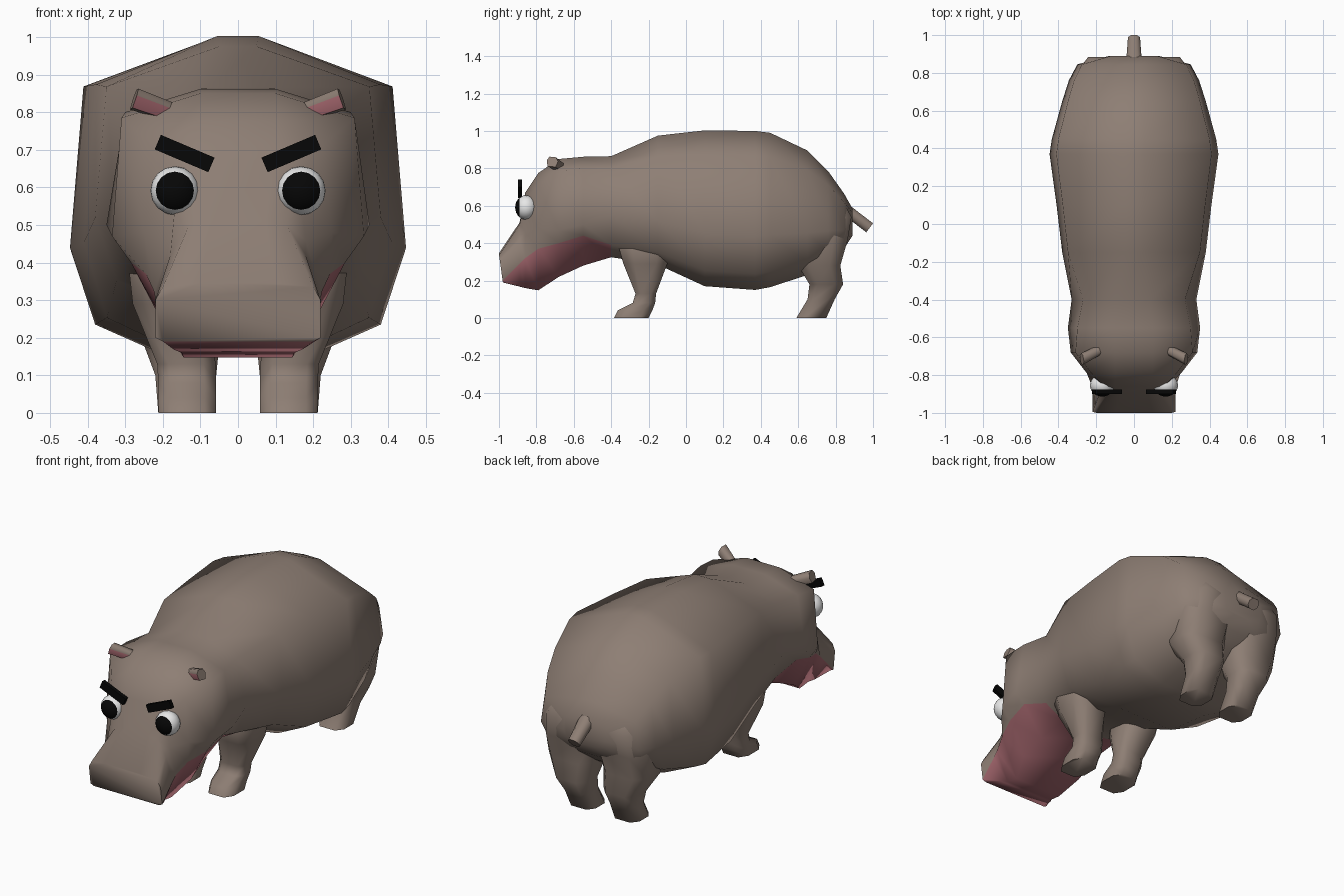
import bpy, bmesh, math
from mathutils import Matrix, Vector

if "Cube" in bpy.data.objects:
    bpy.data.objects.remove(bpy.data.objects["Cube"])


def material(name, rgb):
    m = bpy.data.materials.new(name)
    m.diffuse_color = (*rgb, 1)
    m.use_nodes = True
    m.node_tree.nodes["Principled BSDF"].inputs["Base Color"].default_value = m.diffuse_color
    return m


HIDE = material("hide_brown", (0.27, 0.21, 0.175))
PINK = material("skin_pink", (0.36, 0.13, 0.15))
WHITE = material("eye_white", (0.8, 0.8, 0.8))
BLACK = material("black", (0.002, 0.002, 0.002))


def finish(bm, name, mats, angle=72):
    bmesh.ops.recalc_face_normals(bm, faces=bm.faces)
    me = bpy.data.meshes.new(name)
    bm.to_mesh(me)
    bm.free()
    for m in mats:
        me.materials.append(m)
    ob = bpy.data.objects.new(name, me)
    bpy.context.collection.objects.link(ob)
    bpy.ops.object.select_all(action='DESELECT')
    ob.select_set(True)
    bpy.context.view_layer.objects.active = ob
    bpy.ops.object.shade_smooth_by_angle(angle=math.radians(angle))
    return ob


def loft(rings, paint=None):
    """Skin a row of equal-length point rings and cap both ends."""
    bm = bmesh.new()
    rows = [[bm.verts.new(p) for p in r] for r in rings]
    n = len(rows[0])
    for i in range(len(rows) - 1):
        for k in range(n):
            j = (k + 1) % n
            f = bm.faces.new((rows[i][k], rows[i][j], rows[i + 1][j], rows[i + 1][k]))
            if paint and paint(i, k):
                f.material_index = 1
    bm.faces.new(rows[0])
    bm.faces.new(rows[-1])
    return bm


# Head rows: y, then (x, z) of crown, brow corner, cheek, lip line, jaw
head = [
    (-1.00, .10, .345, .20, .335, .22, .30, .22, .20, .20, .19),
    (-.89, .07, .51, .13, .50, .18, .42, .22, .29, .17, .168),
    (-.86, .10, .67, .16, .63, .18, .46, .222, .32, .15, .16),
    (-.79, .10, .775, .225, .71, .25, .48, .245, .37, .145, .148),
    (-.68, .10, .85, .31, .785, .335, .47, .285, .40, .19, .22),
    (-.55, .10, .862, .30, .80, .35, .50, .295, .44, .18, .28),
    (-.40, .08, .865, .27, .80, .33, .55, .27, .39, .15, .325),
]
# Trunk rows: y, top, belly, half width
trunk = [
    (-.15, .975, .285, .38), (.10, 1.003, .17, .41), (.37, 1.0, .15, .447),
    (.45, .99, .165, .435), (.65, .895, .23, .38), (.76, .785, .30, .345),
    (.845, .665, .37, .30), (.89, .585, .44, .13),
]
section = [(.13, 1), (.92, .845), (1, .34), (.85, .1), (.42, 0)]

rings = []
for r in head:
    half = [(r[a], r[a + 1]) for a in range(1, 11, 2)]
    lean = .14 if r[0] == -1 else 0
    pts = half + [(-x, z) for x, z in reversed(half)]
    rings.append([(x, r[0] + lean * (.34 - z), z) for x, z in pts])
for y, top, low, w in trunk:
    half = [(u * w, low + v * (top - low)) for u, v in section]
    rings.append([(x, y, z) for x, z in half + [(-x, z) for x, z in reversed(half)]])

# Body and head in one skin, with the jaw below the lip line pink
finish(loft(rings, lambda i, k: i < len(head) - 1 and k in (3, 4, 5)),
       "body", [HIDE, PINK])


def leg_ring(z, x0, x1, y0, y1, side):
    cx, cy, hx, hy = (x0 + x1) / 2, (y0 + y1) / 2, (x1 - x0) / 2, (y1 - y0) / 2
    octagon = [(1, .5), (.6, 1), (-.6, 1), (-1, .5), (-1, -.5), (-.6, -1), (.6, -1), (1, -.5)]
    return [(side * (cx + u * hx), cy + v * hy, z) for u, v in octagon]


# Leg rows: z, inner x, outer x, front y, back y
front_leg = [
    (0, .058, .212, -.385, -.20), (.04, .058, .212, -.365, -.18),
    (.08, .058, .212, -.285, -.165), (.13, .06, .215, -.27, -.16),
    (.29, .07, .28, -.335, -.10), (.38, .09, .29, -.36, -.08),
    (.50, .12, .26, -.33, -.10),
]
hind_leg = [
    (0, .058, .212, .59, .75), (.10, .058, .22, .65, .795),
    (.18, .05, .25, .66, .84), (.28, .03, .305, .60, .825),
    (.42, .01, .315, .56, .865), (.54, .01, .30, .56, .885), (.66, .05, .24, .58, .82),
]

for side, tag in ((-1, "left"), (1, "right")):
    for name, rows in (("front_leg", front_leg), ("hind_leg", hind_leg)):
        finish(loft([leg_ring(*r, side) for r in rows]), f"{name}_{tag}", [HIDE])

    # Ear: flared stub with a brown rim over a pink inner face
    base, tip = Vector((.18, -.665, .80)), Vector((.276, -.715, .835))
    ear = []
    for c, h, d in ((base, .024, .028), (tip, .027, .032)):
        up = Vector((-.3, .15, .95)) * h
        back = Vector((.15, .95, -.1)) * d
        pts = [c + up * a + back * b for a, b in
               ((.25, -1), (1, -.6), (1, .5), (.2, 1), (-1, .7), (-1, -.7))]
        ear.append([(p.x * side, p.y, p.z) for p in pts])
    finish(loft(ear, lambda i, k: k == 5), f"ear_{tag}", [HIDE, PINK], 62)

    # Eyeball with the front cap painted as the pupil
    bm = bmesh.new()
    bmesh.ops.create_uvsphere(bm, u_segments=16, v_segments=14, radius=.065)
    bmesh.ops.rotate(bm, verts=bm.verts, matrix=Matrix.Rotation(math.pi / 2, 3, 'X'))
    for f in bm.faces:
        if f.calc_center_median().y < -.0375:
            f.material_index = 1
    bmesh.ops.scale(bm, verts=bm.verts, vec=(1, .9, 1))
    bmesh.ops.translate(bm, verts=bm.verts, vec=(side * .168, -.855, .591))
    finish(bm, f"eye_{tag}", [WHITE, BLACK])

    # Slanted eyebrow bar
    bm = bmesh.new()
    bmesh.ops.create_cube(bm, size=1)
    bmesh.ops.scale(bm, verts=bm.verts, vec=(.155, .022, .042))
    bmesh.ops.rotate(bm, verts=bm.verts, matrix=Matrix.Rotation(-side * math.radians(23), 3, 'Y'))
    bmesh.ops.translate(bm, verts=bm.verts, vec=(side * .142, -.888, .69))
    finish(bm, f"eyebrow_{tag}", [BLACK], 30)

# Tail
tail = [[(u * w, y + v * .018, z + v * .024)
         for u, v in ((1, .4), (.5, 1), (-.5, 1), (-1, .4), (-1, -.4), (-.5, -1), (.5, -1), (1, -.4))]
        for y, z, w in ((.83, .60, .045), (.90, .545, .038), (.982, .482, .032))]
finish(loft(tail), "tail", [HIDE])
